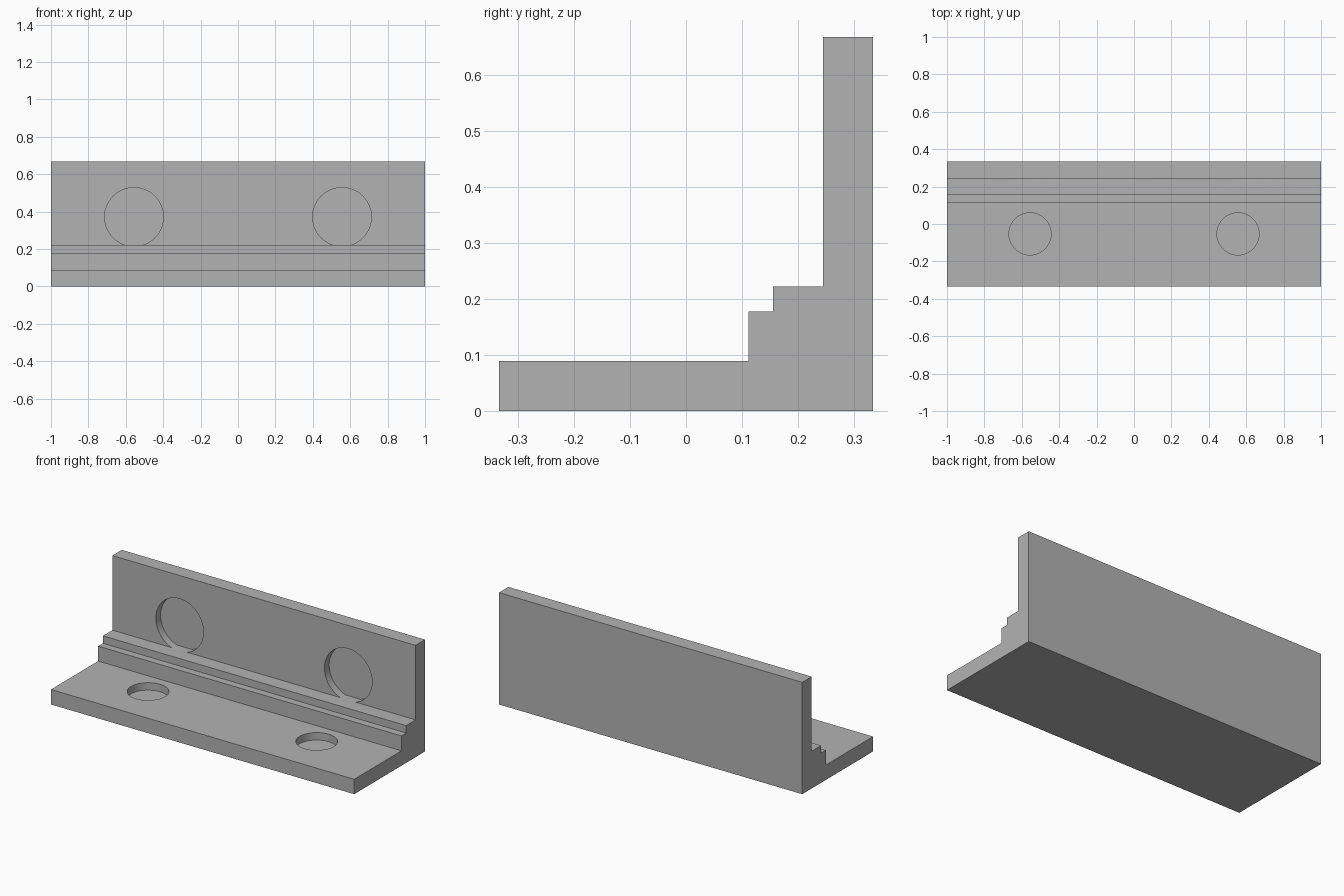
import bpy
import bmesh
from math import asin, cos, pi, sin
from mathutils import Vector

cube = bpy.data.objects.get("Cube")
if cube:
    bpy.data.objects.remove(cube, do_unlink=True)

U = 2 / 45                    # plate thickness is two of these units
WALL_Y = 7.5 * U - 2 * U      # front face of the upright plate
STEP_Z = 5 * U                # top of the upper step

grey = bpy.data.materials.new("plain grey")
grey.use_nodes = True
grey.diffuse_color = (0.45, 0.45, 0.45, 1)
grey.node_tree.nodes["Principled BSDF"].inputs["Base Color"].default_value = grey.diffuse_color


def prism(name, points, direction):
    """Solid made by sweeping a flat outline along a direction."""
    bm = bmesh.new()
    face = bm.faces.new([bm.verts.new(p) for p in points])
    swept = bmesh.ops.extrude_face_region(bm, geom=[face], use_keep_orig=True)
    verts = [g for g in swept["geom"] if isinstance(g, bmesh.types.BMVert)]
    bmesh.ops.translate(bm, verts=verts, vec=Vector(direction))
    bmesh.ops.recalc_face_normals(bm, faces=bm.faces[:])
    mesh = bpy.data.meshes.new(name)
    bm.to_mesh(mesh)
    bm.free()
    mesh.materials.append(grey)
    obj = bpy.data.objects.new(name, mesh)
    bpy.context.collection.objects.link(obj)
    return obj


# Stepped angle bracket: base plate, two steps and upright plate
outline = [(0, 0), (15, 0), (15, 15), (13, 15), (13, 5),
           (11, 5), (11, 4), (10, 4), (10, 2), (0, 2)]
bracket = prism("stepped_bracket",
                [(-1, (y - 7.5) * U, z * U) for y, z in outline], (2, 0, 0))

# Blind round pockets, one unit deep, in both plates
N = 64
wall_r, wall_z = 0.157, 0.371
base_r, base_y = 0.1125, -0.053
low = asin((STEP_Z - wall_z) / wall_r)   # wall pocket ends flush with the step
cutters = []
for side, x in (("right", -0.556), ("left", 0.556)):
    arc = [low + (pi - 2 * low) * i / N for i in range(N + 1)]
    cutters.append(prism(
        side + "_wall_pocket_cutter",
        [(x + wall_r * cos(a), WALL_Y - U, wall_z + wall_r * sin(a)) for a in arc],
        (0, 2 * U, 0)))
    ring = [2 * pi * i / N for i in range(N)]
    cutters.append(prism(
        side + "_base_pocket_cutter",
        [(x + base_r * cos(a), base_y + base_r * sin(a), U) for a in ring],
        (0, 0, 2 * U)))

# Cut the pockets, then drop the cutters
bpy.ops.object.select_all(action="DESELECT")
bpy.context.view_layer.objects.active = bracket
bracket.select_set(True)
for cutter in cutters:
    cutter.hide_render = True
    cut = bracket.modifiers.new("pocket", "BOOLEAN")
    cut.operation = "DIFFERENCE"
    cut.solver = "EXACT"
    cut.object = cutter
    bpy.ops.object.modifier_apply(modifier=cut.name)
    bpy.data.objects.remove(cutter, do_unlink=True)

bpy.ops.object.shade_smooth_by_angle(angle=pi / 6)
